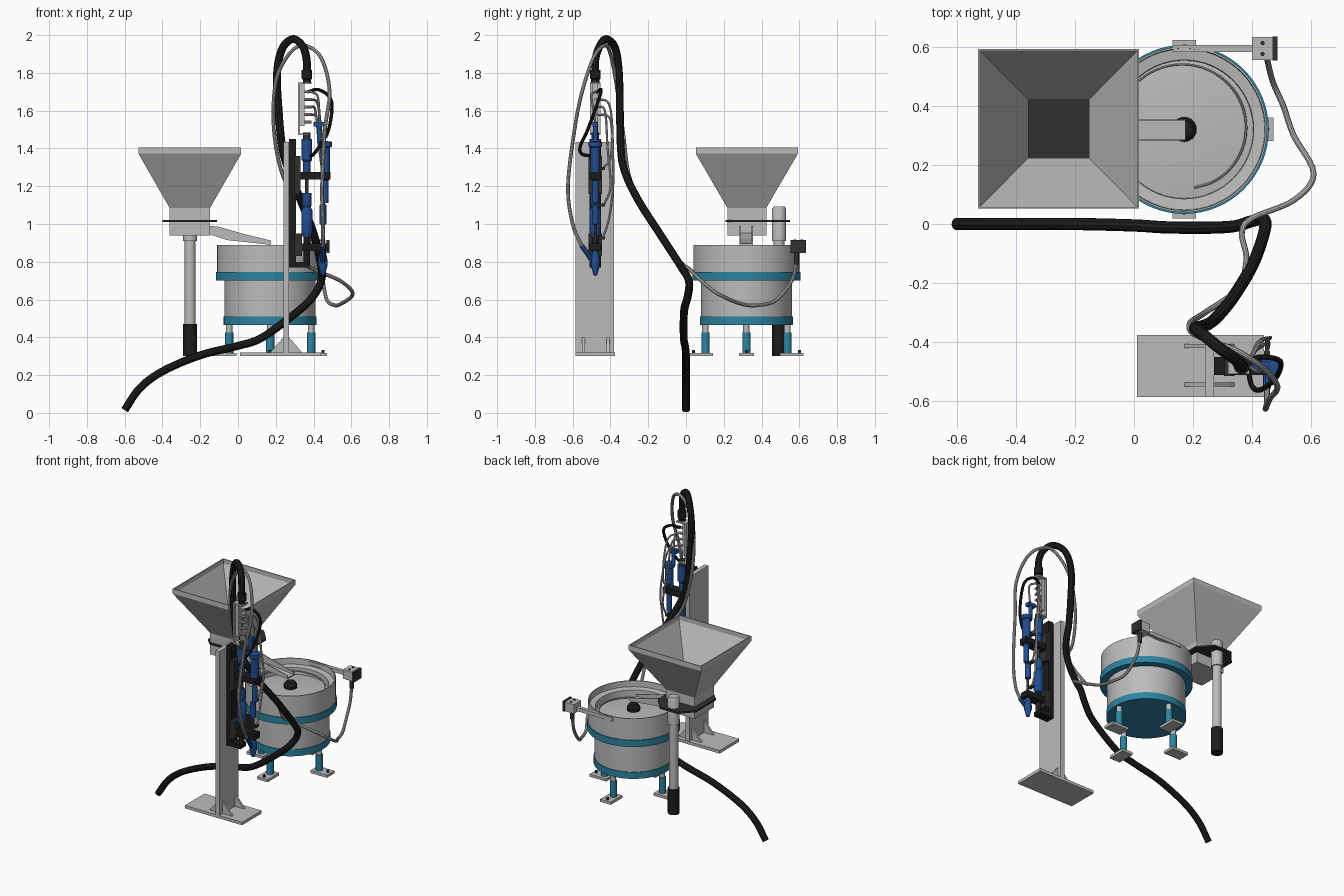
import bpy, bmesh, math
from mathutils import Vector

if "Cube" in bpy.data.objects:
    bpy.data.objects.remove(bpy.data.objects["Cube"])


def material(name, r, g, b):
    m = bpy.data.materials.new(name)
    m.diffuse_color = (r, g, b, 1)
    m.use_nodes = True
    m.node_tree.nodes["Principled BSDF"].inputs["Base Color"].default_value = m.diffuse_color
    return m


GREY = material("light grey metal", 0.50, 0.50, 0.50)
BLACK = material("black rubber", 0.012, 0.012, 0.012)
TEAL = material("teal paint", 0.025, 0.23, 0.36)
BLUE = material("blue anodised", 0.016, 0.075, 0.28)
DARK = material("dark steel", 0.03, 0.03, 0.03)


def finish(name, bm, mat, smooth=True):
    bmesh.ops.recalc_face_normals(bm, faces=bm.faces)
    me = bpy.data.meshes.new(name)
    bm.to_mesh(me)
    bm.free()
    me.materials.append(mat)
    if smooth:
        me.shade_smooth()
        me.set_sharp_from_angle(angle=math.radians(35))
    ob = bpy.data.objects.new(name, me)
    bpy.context.collection.objects.link(ob)
    return ob


def box(name, x0, x1, y0, y1, z0, z1, mat):
    return prism(name, [(x0, z0), (x1, z0), (x1, z1), (x0, z1)], y0, y1, mat)


def prism(name, poly, y0, y1, mat):
    """Extrude an xz outline along y."""
    bm = bmesh.new()
    f = bm.faces.new([bm.verts.new((x, y0, z)) for x, z in poly])
    ext = bmesh.ops.extrude_face_region(bm, geom=[f])
    for v in ext["geom"]:
        if isinstance(v, bmesh.types.BMVert):
            v.co.y = y1
    return finish(name, bm, mat, False)


def lathe(name, profile, cx, cy, mat, segs=32):
    """Spin (radius, z) points around a vertical axis."""
    bm = bmesh.new()
    vs = [bm.verts.new((cx + r, cy, z)) for r, z in profile]
    edges = [bm.edges.new(p) for p in zip(vs, vs[1:])]
    bmesh.ops.spin(bm, geom=vs + edges, cent=(cx, cy, 0), axis=(0, 0, 1),
                   angle=2 * math.pi, steps=segs, use_duplicate=False)
    bmesh.ops.remove_doubles(bm, verts=bm.verts, dist=1e-5)
    return finish(name, bm, mat)


def cyl(name, cx, cy, z0, z1, r, mat, segs=24):
    return lathe(name, [(0, z0), (r, z0), (r, z1), (0, z1)], cx, cy, mat, segs)


def tube(name, pts, r, mat, steps=6):
    """Round hose through points (Catmull-Rom)."""
    p = [Vector(q) for q in pts]
    p = [p[0] * 2 - p[1]] + p + [p[-1] * 2 - p[-2]]
    path = []
    for a, b, c, d in zip(p, p[1:], p[2:], p[3:]):
        for i in range(steps):
            t = i / steps
            path.append(0.5 * (2 * b + (c - a) * t + (2 * a - 5 * b + 4 * c - d) * t * t
                               + (3 * b - a - 3 * c + d) * t ** 3))
    path.append(p[-2])
    cu = bpy.data.curves.new(name, 'CURVE')
    cu.dimensions = '3D'
    cu.bevel_depth, cu.bevel_resolution, cu.use_fill_caps = r, 3, True
    sp = cu.splines.new('POLY')
    sp.points.add(len(path) - 1)
    for s, v in zip(sp.points, path):
        s.co = (*v, 1)
    tmp = bpy.data.objects.new(name + "_path", cu)
    bpy.context.collection.objects.link(tmp)
    bpy.context.view_layer.update()
    me = bpy.data.meshes.new_from_object(tmp.evaluated_get(bpy.context.evaluated_depsgraph_get()))
    bpy.data.objects.remove(tmp)
    bm = bmesh.new()
    bm.from_mesh(me)
    return finish(name, bm, mat)


# Hopper: thin square shell lofted through rings (half width x, half width y, z)
bm = bmesh.new()
rings = []
for hx, hy, z in [(.107, .103, .94), (.107, .103, 1.085), (.272, .27, 1.372), (.272, .27, 1.405),
                  (.266, .264, 1.405), (.266, .264, 1.374), (.102, .098, 1.088), (.102, .098, .95)]:
    rings.append([bm.verts.new((-.255 + sx * hx, .322 + sy * hy, z))
                  for sx, sy in [(-1, -1), (1, -1), (1, 1), (-1, 1)]])
for a, b in zip(rings, rings[1:]):
    for i in range(4):
        j = (i + 1) % 4
        bm.faces.new((a[i], a[j], b[j], b[i]))
bm.faces.new(rings[0])
bm.faces.new(rings[-1])
finish("hopper", bm, GREY, False)

# Hopper clamp plate with cut corners, and its post
bm = bmesh.new()
outline = [(-.36, .21), (-.15, .21), (-.11, .25), (-.11, .46), (-.19, .55),
           (-.32, .55), (-.4, .46), (-.4, .25)]
f = bm.faces.new([bm.verts.new((x, y, 1.01)) for x, y in outline])
ext = bmesh.ops.extrude_face_region(bm, geom=[f])
bmesh.ops.translate(bm, vec=(0, 0, .012), verts=[v for v in ext["geom"] if isinstance(v, bmesh.types.BMVert)])
finish("hopper_clamp_plate", bm, DARK, False)
lathe("hopper_post", [(0, .45), (.029, .45), (.029, .91), (.037, .91), (.037, 1.08), (.03, 1.092), (0, 1.092)],
      -.253, .493, GREY)
cyl("post_sleeve", -.253, .493, .30, .47, .037, BLACK)

# Feeding chute
for i, y in enumerate((.282, .348)):
    prism(f"chute_side_{i}", [(-.15, .99), (-.1, .985), (.02, .95), (.175, .912), (.175, .89), (-.06, .915), (-.15, .945)],
          y, y + .006, GREY)
prism("chute_floor", [(-.15, .945), (-.06, .915), (.175, .89), (.175, .897), (-.06, .922), (-.15, .952)],
      .285, .351, GREY)

# Vibrating bowl
BX, BY = .17, .32
lathe("bowl", [(.24, .70), (.28, .745), (.28, .89), (.274, .89), (.272, .85), (.235, .845), (.233, .80), (0, .825)],
      BX, BY, GREY, 64)
lathe("bowl_upper_band", [(.24, .70), (.286, .70), (.286, .745), (.279, .745)], BX, BY, TEAL, 64)
cyl("bowl_drum", BX, BY, .50, .71, .241, GREY, 64)
cyl("bowl_lower_band", BX, BY, .465, .51, .246, TEAL, 64)
lathe("bowl_centre_knob", [(.04, .815), (.042, .84), (.03, .86), (0, .866)], BX, BY, BLACK)
tube("bowl_spiral_track", [(BX + (.20 + .002 * i) * math.cos(i * .3 - 1.4), BY + (.20 + .002 * i) * math.sin(i * .3 - 1.4),
                            .805 + .002 * i) for i in range(18)], .004, GREY, 3)

# Four legs with feet and bolts
for k in range(4):
    c, s = round(math.cos(k * math.pi / 2)), round(math.sin(k * math.pi / 2))
    lx, ly = BX + c * .217, BY + s * .217
    cyl(f"leg_sleeve_{k}", lx, ly, .31, .425, .022, TEAL)
    cyl(f"leg_rod_{k}", lx, ly, .42, .47, .017, GREY)
    mx, my, hx, hy = BX + c * .24, BY + s * .24, .04 + .022 * abs(c), .04 + .022 * abs(s)
    box(f"foot_{k}", mx - hx, mx + hx, my - hy, my + hy, .30, .318, GREY)
    cyl(f"foot_bolt_{k}", BX + c * .28, BY + s * .28, .318, .332, .009, DARK, 6)

# Outlet rail and escapement box
box("outlet_rail", .13, .41, .582, .606, .86, .885, GREY)
box("outlet_box", .40, .47, .555, .632, .85, .912, GREY)
box("outlet_box_end", .468, .485, .553, .634, .847, .915, DARK)
for i, y in enumerate((.575, .612)):
    cyl(f"outlet_box_screw_{i}", .435, y, .91, .918, .007, DARK, 12)
cyl("outlet_fitting", .445, .585, .785, .852, .013, DARK, 16)

# Stand
box("stand_base", .01, .44, -.585, -.375, .30, .32, GREY)
box("stand_column", .24, .27, -.585, -.38, .32, 1.435, GREY)
for i, y in enumerate((-.55, -.42)):
    prism(f"gusset_right_{i}", [(.27, .32), (.34, .32), (.27, .40)], y, y + .014, GREY)
    prism(f"gusset_left_{i}", [(.24, .32), (.17, .32), (.24, .40)], y, y + .014, GREY)

# Slide rail, carriages and brackets
box("slide_rail", .27, .308, -.51, -.45, .80, 1.45, BLACK)
box("rail_stop", .27, .375, -.51, -.45, .77, .80, BLACK)
box("upper_carriage", .305, .33, -.515, -.445, 1.16, 1.36, DARK)
box("lower_carriage", .305, .34, -.515, -.445, .83, .95, DARK)
box("upper_clamp", .32, .49, -.51, -.45, 1.235, 1.275, BLACK)
box("lower_clamp", .32, .48, -.51, -.45, .857, .897, BLACK)

# Screwdriver spindle
Y = -.48
lathe("spindle_motor", [(0, 1.27), (.02, 1.27), (.02, 1.33), (.028, 1.34), (.028, 1.45), (0, 1.45)], .365, Y, BLUE)
cyl("spindle_cap", .365, Y, 1.45, 1.485, .02, DARK)
cyl("spindle_rod", .365, Y, .95, 1.25, .009, DARK)
lathe("spindle_housing", [(0, .93), (.02, .93), (.03, .95), (.03, 1.07), (.02, 1.09), (.025, 1.10), (.025, 1.165), (0, 1.165)],
      .365, Y, BLUE)
cyl("spindle_nose", .365, Y, .78, .94, .017, BLACK)

# Pneumatic cylinder
lathe("cylinder_body", [(0, 1.11), (.017, 1.11), (.017, 1.23), (.026, 1.24), (.026, 1.405), (.035, 1.41), (.035, 1.435), (0, 1.44)],
      .462, Y, BLUE)
cyl("cylinder_port", .43, Y, 1.43, 1.53, .013, BLUE)
box("cylinder_elbow", .40, .455, -.495, -.465, 1.515, 1.54, BLUE)
cyl("cylinder_rod", .45, Y, .86, 1.12, .008, DARK)
lathe("cylinder_lower_housing", [(0, .99), (.018, 1.0), (.018, 1.10), (0, 1.11)], .45, Y, BLUE)
for i, z in enumerate((.925, 1.10, 1.295)):
    box(f"air_fitting_{i}", .44, .46, -.465, -.43, z - .008, z + .008, DARK)

# Screw delivery nozzle
lathe("nozzle", [(0, .725), (.01, .73), (.024, .78), (.024, .81), (.014, .86), (0, .86)], .45, Y, BLUE)
tube("nozzle_inlet", [(.45, -.485, .785), (.45, -.52, .84), (.45, -.552, .885)], .014, BLUE)

# Valve manifold with ports
box("manifold_back", .318, .328, -.508, -.452, 1.47, 1.75, GREY)
box("manifold_top", .318, .39, -.508, -.452, 1.74, 1.75, GREY)
box("manifold_bottom", .318, .37, -.508, -.452, 1.47, 1.48, GREY)
box("manifold_block", .328, .352, -.495, -.465, 1.52, 1.74, GREY)
for i in range(5):
    z = 1.54 + i * .04
    tube(f"manifold_port_{i}", [(.35, Y, z), (.37, Y, z), (.39, Y, z)], .008, GREY, 1)
lathe("hose_connector", [(0, 1.75), (.022, 1.75), (.022, 1.765), (.028, 1.77), (.028, 1.815), (0, 1.82)], .365, Y, BLACK)

# Main supply hose
tube("main_hose", [(.365, -.48, 1.80), (.362, -.478, 1.88), (.34, -.455, 1.945), (.29, -.42, 1.979), (.235, -.375, 1.93),
                   (.207, -.355, 1.8), (.215, -.35, 1.6), (.235, -.345, 1.4), (.27, -.325, 1.28), (.33, -.255, 1.13),
                   (.40, -.14, .95), (.44, -.03, .78), (.44, .015, .70), (.40, .01, .62), (.32, -.01, .54),
                   (.13, -.012, .40), (0, -.005, .355), (-.2, 0, .305), (-.4, 0, .22), (-.52, 0, .13), (-.6, 0, .015)],
     .021, BLACK)

# Screw feed hose from bowl to nozzle
tube("feed_hose", [(.445, .585, .80), (.45, .56, .70), (.47, .48, .6), (.505, .40, .572), (.54, .30, .575), (.608, .17, .63),
                   (.54, .08, .70), (.40, .02, .76), (.365, -.03, .80), (.38, -.12, .93), (.35, -.22, 1.08),
                   (.24, -.30, 1.25), (.19, -.335, 1.5), (.2, -.37, 1.75), (.27, -.40, 1.9), (.35, -.43, 1.945),
                   (.44, -.49, 1.88), (.485, -.55, 1.7), (.46, -.59, 1.5), (.445, -.625, 1.2), (.45, -.60, 1.0),
                   (.45, -.55, .88)], .010, GREY)

# Small cables and air lines
tube("motor_cable", [(.37, -.47, 1.7), (.43, -.45, 1.71), (.495, -.465, 1.65), (.48, -.52, 1.5), (.43, -.56, 1.41),
                     (.40, -.55, 1.37), (.385, -.49, 1.36)], .009, BLACK)
tube("air_line_upper", [(.385, -.475, 1.66), (.42, -.41, 1.64), (.44, -.39, 1.5), (.45, -.40, 1.35), (.45, -.44, 1.295)],
     .006, GREY)
tube("air_line_middle", [(.385, -.475, 1.62), (.41, -.43, 1.6), (.43, -.415, 1.4), (.455, -.40, 1.2), (.45, -.435, 1.10)],
     .006, GREY)
tube("air_line_lower", [(.385, -.475, 1.58), (.42, -.40, 1.55), (.46, -.385, 1.3), (.455, -.39, 1.15), (.45, -.41, 1.02),
                        (.45, -.44, .925)], .006, GREY)
tube("air_line_top", [(.385, -.48, 1.70), (.42, -.50, 1.68), (.43, -.49, 1.6), (.43, -.48, 1.54)], .006, GREY)
